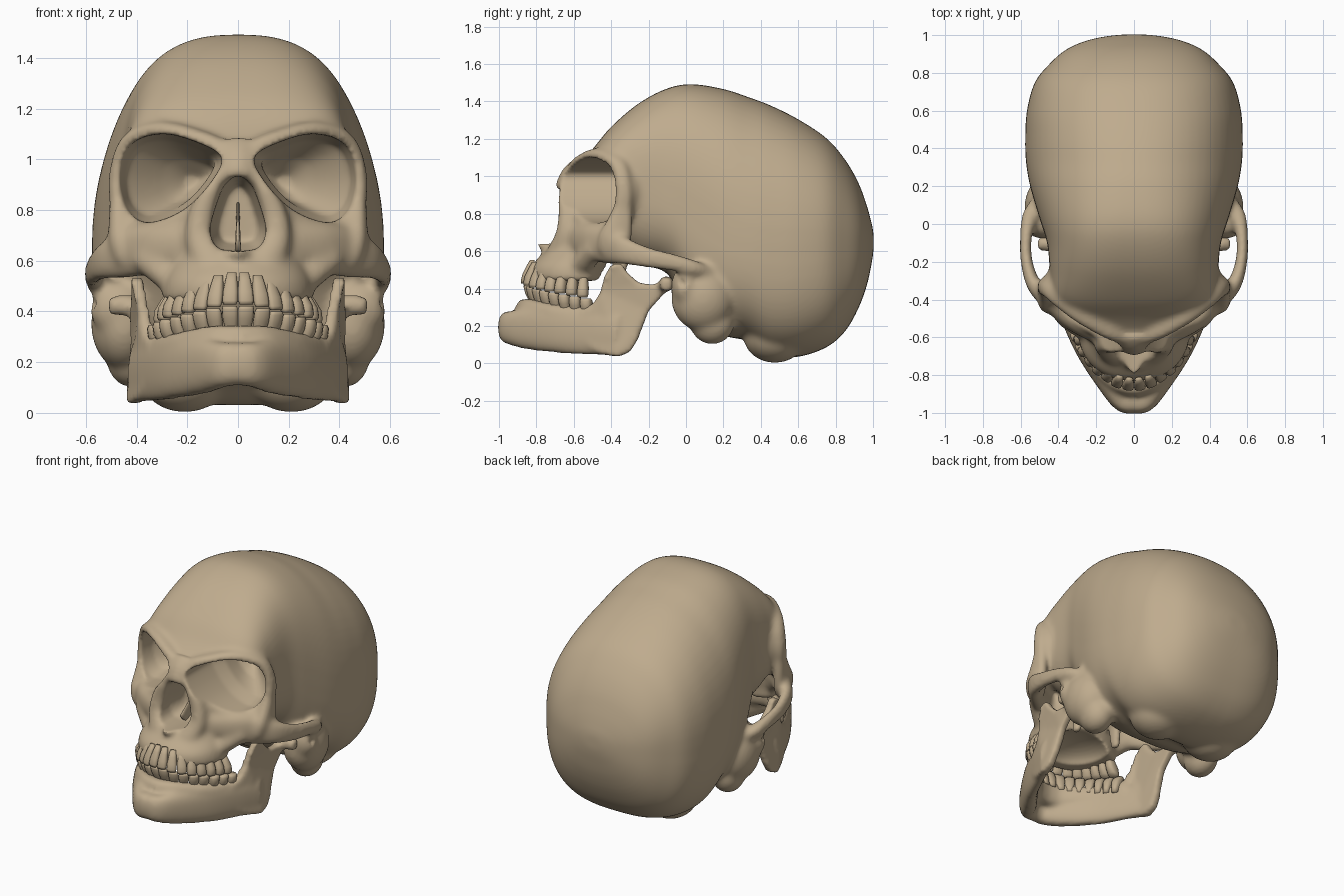
import bpy, bmesh, math
from mathutils import Vector, Matrix

if "Cube" in bpy.data.objects:
    bpy.data.objects.remove(bpy.data.objects["Cube"])

bone = bpy.data.materials.new("bone")
bone.diffuse_color = (0.52, 0.41, 0.27, 1)
bone.use_nodes = True
bone.node_tree.nodes["Principled BSDF"].inputs["Base Color"].default_value = bone.diffuse_color


def spline(pts, closed=False, n=6):
    """Smooth curve through tuples of any size."""
    m, out = len(pts), []
    get = lambda i: pts[i % m] if closed else pts[min(max(i, 0), m - 1)]
    for i in range(m if closed else m - 1):
        for k in range(n):
            t = k / n
            out.append(tuple(.5 * (2 * b + (c - a) * t + (2 * a - 5 * b + 4 * c - d) * t * t
                                   + (3 * b - a - 3 * c + d) * t ** 3)
                             for a, b, c, d in zip(get(i - 1), get(i), get(i + 1), get(i + 2))))
    return out if closed else out + [tuple(pts[-1])]


def oval(n, count):
    """Unit superellipse points."""
    f = lambda v: math.copysign(abs(v) ** (2 / n), v)
    return [(f(math.cos(2 * math.pi * k / count)), f(math.sin(2 * math.pi * k / count)))
            for k in range(count)]


def skin(bm, rings, loop=False, both=False):
    for s in ((1, -1) if both else (1,)):
        vs = [[bm.verts.new((s * p[0], p[1], p[2])) for p in r] for r in rings]
        n = len(vs[0])
        for i in range(len(vs) if loop else len(vs) - 1):
            a, b = vs[i], vs[(i + 1) % len(vs)]
            for k in range(n):
                bm.faces.new((a[k], a[(k + 1) % n], b[(k + 1) % n], b[k]))
        if not loop:
            bm.faces.new(vs[0])
            bm.faces.new(vs[-1][::-1])


def loft(bm, stations, axis):
    """Stations: (position on axis, low, high, half width, middle, squareness)."""
    rings = []
    for t, lo, hi, w, mid, n in spline(stations):
        low_n = n + (.6 * min(max((t + .1) * 5, 0), 1) if axis == 'y' else 0)
        ring = []
        for c, s in oval(n, 64)[:33] + oval(low_n, 64)[33:]:
            u = mid + s * (hi - mid if s > 0 else mid - lo)
            ring.append((w * c, t, u) if axis == 'y' else (w * c, u, t))
        rings.append(ring)
    skin(bm, rings)


def tube(bm, pts, ref=(0, 0, 1), loop=False, both=True, n=2.3):
    """Points: (x, y, z, radius along ref, radius across)."""
    path, rings = spline(pts, loop), []
    m = len(path)
    for i, p in enumerate(path):
        a = path[(i - 1) % m] if loop else path[max(i - 1, 0)]
        b = path[(i + 1) % m] if loop else path[min(i + 1, m - 1)]
        t = (Vector(b[:3]) - Vector(a[:3])).normalized()
        side = t.cross(Vector(ref)).normalized()
        up = side.cross(t)
        rings.append([Vector(p[:3]) + up * p[3] * s + side * p[4] * c for c, s in oval(n, 20)])
    skin(bm, rings, loop, both)


def ball(bm, c, r, both=True):
    for s in ((1, -1) if both else (1,)):
        mat = Matrix.Translation((s * c[0], c[1], c[2])) @ Matrix.Diagonal((*r, 1))
        bmesh.ops.create_uvsphere(bm, u_segments=32, v_segments=20, radius=1, matrix=mat)


def finish(bm, name):
    bmesh.ops.recalc_face_normals(bm, faces=bm.faces[:])
    me = bpy.data.meshes.new(name)
    bm.to_mesh(me)
    bm.free()
    me.materials.append(bone)
    me.shade_smooth()
    ob = bpy.data.objects.new(name, me)
    bpy.context.collection.objects.link(ob)
    return ob


def fuse(ob, rounds, cutter=None):
    """Weld overlapping parts into one smooth bone, after carving the cutter out."""
    def step(size, count):
        m = ob.modifiers.new("weld", 'REMESH')
        m.mode, m.voxel_size = 'VOXEL', size
        s = ob.modifiers.new("smooth", 'SMOOTH')
        s.factor, s.iterations = .5, count
    step(.014, rounds)
    if cutter:
        b = ob.modifiers.new("carve", 'BOOLEAN')
        b.operation, b.solver, b.object = 'DIFFERENCE', 'EXACT', cutter
        step(.012, 4)
    me = bpy.data.meshes.new_from_object(ob.evaluated_get(bpy.context.evaluated_depsgraph_get()))
    ob.modifiers.clear()
    ob.data = me
    me.materials.clear()
    me.materials.append(bone)
    me.shade_smooth()
    if cutter:
        bpy.data.objects.remove(cutter)


# Braincase and forehead
sk = bmesh.new()
loft(sk, [(-.61, .94, 1.03, .07, 1.0, 2), (-.57, .88, 1.075, .2, .99, 2.2),
          (-.5, .78, 1.145, .34, .97, 2.7), (-.4, .64, 1.265, .43, .95, 2.8),
          (-.25, .53, 1.392, .445, .93, 2.75), (-.1, .48, 1.47, .46, .88, 2.7),
          (.03, .26, 1.493, .5, .8, 2.55), (.2, .15, 1.467, .55, .71, 2.35),
          (.33, .12, 1.425, .572, .66, 2.25), (.45, .04, 1.38, .576, .64, 2.25),
          (.6, .035, 1.305, .567, .64, 2.25), (.75, .085, 1.205, .525, .65, 2.25),
          (.85, .17, 1.09, .445, .65, 2.25), (.92, .29, .97, .365, .65, 2.2),
          (.965, .41, .85, .27, .65, 2.1), (.99, .52, .76, .17, .65, 2), (1.003, .6, .7, .07, .65, 2)], 'y')
ball(sk, (.2, -.32, 1.08), (.23, .165, .14))
ball(sk, (.21, .475, .15), (.18, .17, .148))
# Bony lumps behind the ear, at the base and under the ear
ball(sk, (.45, .09, .35), (.13, .17, .18))
ball(sk, (.42, .14, .22), (.1, .12, .12))
ball(sk, (.47, -.005, .41), (.115, .075, .11))
# Upper jaw with the spine below the nose
loft(sk, [(.44, -.83, -.44, .3, -.55, 2.2), (.52, -.825, -.43, .29, -.55, 2.2),
          (.6, -.755, -.4, .26, -.5, 2.2), (.68, -.69, -.37, .24, -.48, 2.2),
          (.8, -.62, -.3, .22, -.45, 2.2), (.95, -.56, -.3, .15, -.42, 2.2)], 'z')
tube(sk, [(0, -.66, .61, .05, .06), (0, -.74, .63, .04, .045), (0, -.795, .65, .022, .02)], both=False)
# Eye socket shell and rim
socket = spline([(.065, 1.01), (.17, 1.07), (.3, 1.1), (.42, 1.06), (.468, .94),
                 (.447, .82), (.38, .755), (.29, .765), (.19, .82), (.1, .92)], True, 4)


def socket_ring(s, y, cx=.27, cz=.93):
    return [(cx + (x - .27) * s, y, cz + (z - .93) * s) for x, z in socket]


skin(sk, [socket_ring(1.1, -.37), socket_ring(1, -.27), socket_ring(.6, -.1, .23)], both=True)
tube(sk, [(.07, -.595, 1.03, .045, .04), (.18, -.54, 1.085, .05, .04), (.31, -.465, 1.115, .045, .035),
          (.432, -.37, 1.07, .045, .032), (.48, -.335, .94, .045, .03), (.465, -.345, .81, .05, .035),
          (.4, -.4, .725, .05, .04), (.29, -.49, .735, .05, .04), (.175, -.56, .79, .05, .04),
          (.085, -.6, .91, .05, .03)], (0, 1, 0), loop=True)
# Nose bridge and sides of the nose opening
tube(sk, [(0, -.56, 1.05, .06, .08), (0, -.62, 1, .055, .065), (0, -.665, .92, .045, .055)],
     (0, 1, 0), both=False)
tube(sk, [(.06, -.6, 1, .06, .05), (.1, -.63, .9, .055, .04), (.145, -.63, .78, .055, .05),
          (.15, -.64, .68, .06, .06), (.1, -.69, .58, .06, .07)], (0, 1, 0))
# Cheek bone, its upright, its buttress to the jaw, and the arch
tube(sk, [(.2, -.56, .66, .09, .07), (.33, -.5, .65, .1, .06), (.43, -.42, .63, .1, .05),
          (.525, -.33, .6, .075, .04), (.568, -.2, .565, .057, .032), (.572, -.07, .54, .048, .032),
          (.55, .04, .51, .042, .045), (.51, .12, .49, .03, .035)])
tube(sk, [(.475, -.335, .86, .045, .03), (.475, -.35, .76, .07, .035), (.47, -.38, .66, .09, .04),
          (.45, -.41, .58, .07, .03)], (0, 1, 0))
tube(sk, [(.37, -.48, .62, .06, .06), (.3, -.53, .56, .06, .06), (.24, -.57, .5, .06, .05)], (0, 1, 0))
# Wings behind the upper jaw
tube(sk, [(.13, -.32, .68, .06, .035), (.14, -.35, .55, .05, .03), (.16, -.37, .42, .035, .025)], (0, 1, 0))

# Openings: eye sockets, nose, palate, ear
cut = bmesh.new()
skin(cut, [socket_ring(1, -.95), socket_ring(1, -.38), socket_ring(.86, -.28),
           socket_ring(.5, -.16, .2, .92), socket_ring(.15, -.09, .18, .91)], both=True)
nose = spline([(0, .935), (.05, .9), (.085, .82), (.11, .72), (.085, .655), (.03, .64),
               (-.03, .64), (-.085, .655), (-.11, .72), (-.085, .82), (-.05, .9)], True, 4)
skin(cut, [[(x, -.95, z) for x, z in nose], [(x, -.58, z) for x, z in nose],
           [(x * .7, -.46, .77 + (z - .77) * .75) for x, z in nose]])
ball(cut, (0, -.54, .42), (.2, .22, .1), False)
ball(cut, (.6, -.02, .43), (.05, .025, .03))
fuse(finish(sk, "cranium"), 12, finish(cut, "openings_cutter"))

# Divider inside the nose
bm = bmesh.new()
tube(bm, [(0, -.44, .82, .04, .006), (0, -.47, .74, .05, .008), (0, -.58, .64, .06, .012)],
     (0, 1, 0), both=False)
finish(bm, "nasal_septum")

# Lower jaw: body, tooth ridge, upright branch and joint
jw = bmesh.new()
tube(jw, [(0, -.95, .195, .085, .055), (.06, -.94, .19, .09, .055), (.135, -.85, .185, .11, .055),
          (.255, -.68, .175, .12, .048), (.345, -.5, .165, .122, .042), (.405, -.36, .15, .11, .035)], n=2.4)
tube(jw, [(0, -.865, .265, .08, .055), (.1, -.835, .265, .08, .05), (.2, -.74, .255, .07, .05),
          (.27, -.64, .24, .07, .045), (.345, -.48, .235, .07, .035)])
branch = [(-.53, .1), (-.46, .048), (-.36, .035), (-.3, .06), (-.255, .13), (-.2, .28), (-.12, .37),
          (-.08, .42), (-.13, .435), (-.18, .42), (-.25, .43), (-.31, .48), (-.345, .535),
          (-.4, .53), (-.44, .46), (-.455, .39), (-.49, .325), (-.56, .28)]
skin(jw, [[(x + .1 * max(0, .22 - z) - .35 * max(0, -.36 - y) * (z < .4), y, z) for y, z in branch]
          for x in (.372, .425)], both=True)
tube(jw, [(.37, -.105, .42, .035, .035), (.45, -.105, .425, .042, .04), (.51, -.105, .42, .033, .033)])
fuse(finish(jw, "lower_jaw"), 9)


# Teeth, eight per side, spaced along the dental arch
def teeth(name, arch, up):
    bm = bmesh.new()
    path = [Vector((x, y, 0)) for x, y in spline(arch, n=40)]
    lengths = [0]
    for a, b in zip(path, path[1:]):
        lengths.append(lengths[-1] + (b - a).length)
    step = lengths[-1] / 8
    for i in range(8):
        k = min(range(1, len(path) - 1), key=lambda j: abs(lengths[j] - (i + .5) * step))
        t = (path[k + 1] - path[k - 1]).normalized()
        out = Vector((t.y, -t.x, 0))
        if out.dot(path[k] - Vector((0, -.5, 0))) < 0:
            out = -out
        tip = .425 - .075 * i / 7 + up * .003
        deep = .024 if i < 3 else .032 if i < 5 else .044
        rings = []
        for h, w, d in ((.125, .6, .5), (.09, .8, .8), (.05, 1.0, 1.0), (.015, 1.02, .8), (0, .88, .5)):
            c = path[k] + out * (.014 - .38 * h) + Vector((0, 0, tip + up * h))
            rings.append([c + t * (a * w * step / 2) + out * (b * d * deep) for a, b in oval(2.6, 12)])
        skin(bm, rings, both=True)
    finish(bm, name)


teeth("upper_teeth", [(0, -.86), (.1, -.835), (.2, -.755), (.255, -.67), (.285, -.58), (.295, -.52)], 1)
teeth("lower_teeth", [(0, -.845), (.1, -.82), (.2, -.74), (.265, -.65), (.305, -.56), (.325, -.5)], -1)
